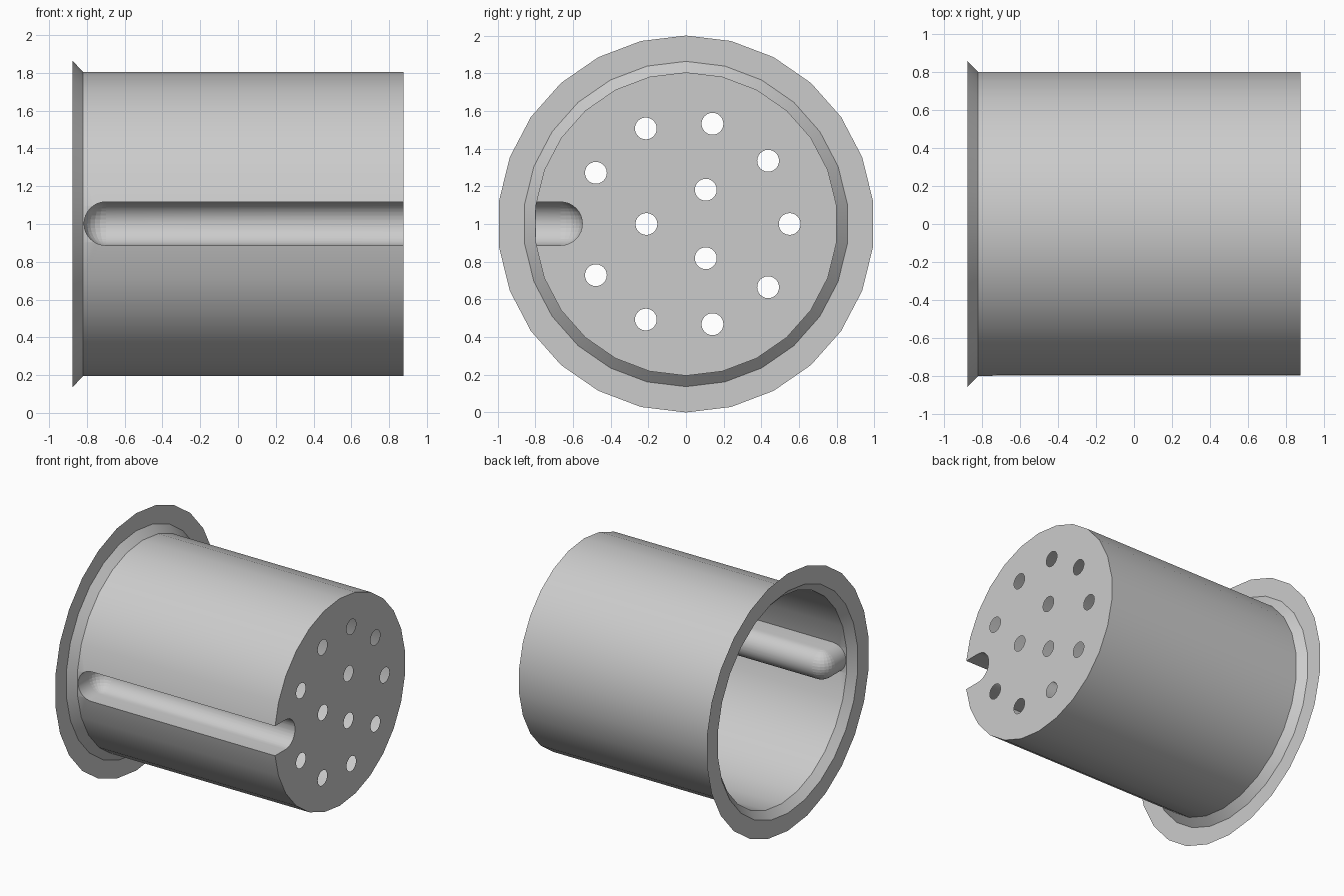
import bpy, bmesh
from math import sin, cos, pi, radians
from mathutils import Matrix, Vector

cube = bpy.data.objects.get("Cube")
if cube:
    bpy.data.objects.remove(cube)

SIDES = 26
BACK, NECK, END = -0.875, -0.82, 0.875
AXIS_Z = 1.0

grey = bpy.data.materials.new("light_grey")
grey.use_nodes = True
grey.diffuse_color = (0.6, 0.6, 0.6, 1)
grey.node_tree.nodes["Principled BSDF"].inputs["Base Color"].default_value = (0.6, 0.6, 0.6, 1)


def make_object(name, bm):
    bmesh.ops.recalc_face_normals(bm, faces=bm.faces[:])
    mesh = bpy.data.meshes.new(name)
    bm.to_mesh(mesh)
    bm.free()
    mesh.materials.append(grey)
    obj = bpy.data.objects.new(name, mesh)
    bpy.context.collection.objects.link(obj)
    return obj


def ring(bm, x, r):
    """Ring of vertices around the x axis, starting at the top."""
    steps = [2 * pi * i / SIDES for i in range(SIDES)]
    return [bm.verts.new((x, r * sin(a), AXIS_Z + r * cos(a))) for a in steps]


def bridge(bm, a, b):
    for i in range(SIDES):
        j = (i + 1) % SIDES
        bm.faces.new((a[i], a[j], b[j], b[i]))


def smooth(obj):
    bpy.ops.object.select_all(action='DESELECT')
    obj.select_set(True)
    bpy.context.view_layer.objects.active = obj
    bpy.ops.object.shade_smooth_by_angle(angle=radians(30))


# Cup body, closed at first so it can be cut cleanly
bm = bmesh.new()
neck, end = ring(bm, NECK, 0.805), ring(bm, END, 0.805)
bridge(bm, neck, end)
bm.faces.new(neck)
bm.faces.new(end)
body = make_object("cup_body", bm)

# Round-ended groove cutter: hull of spheres swept along the front
bm = bmesh.new()
for x in (-0.7, 1.2):
    for y in (-0.665, -1.0):
        bmesh.ops.create_uvsphere(bm, u_segments=24, v_segments=16, radius=0.115,
                                  matrix=Matrix.Translation((x, y, AXIS_Z + 0.002)))
hull = bmesh.ops.convex_hull(bm, input=bm.verts[:])
inside = {v for v in hull["geom_interior"] if isinstance(v, bmesh.types.BMVert)}
bmesh.ops.delete(bm, geom=list(inside), context='VERTS')
groove = make_object("groove_cutter", bm)

# Drain hole cutters: inner ring of three, outer ring of nine
centres = [(0.21, radians(60 + 120 * i)) for i in range(3)]
centres += [(0.55, radians(37.6 * i)) for i in range(-4, 5)]
bm = bmesh.new()
for r, a in centres:
    place = Matrix.Translation((0.92, r * cos(a), AXIS_Z + r * sin(a)))
    bmesh.ops.create_cone(bm, cap_ends=True, segments=24, radius1=0.058, radius2=0.058,
                          depth=0.2, matrix=place @ Matrix.Rotation(pi / 2, 4, 'Y'))
holes = make_object("hole_cutter", bm)

for cutter in (groove, holes):
    cutter.hide_render = True
    mod = body.modifiers.new("cut", 'BOOLEAN')
    mod.operation, mod.solver, mod.object = 'DIFFERENCE', 'EXACT', cutter
bpy.context.view_layer.update()
cut = bpy.data.meshes.new_from_object(body.evaluated_get(bpy.context.evaluated_depsgraph_get()))
body.modifiers.clear()
body.data = cut
for cutter in (groove, holes):
    bpy.data.objects.remove(cutter)

# Open the mouth and strip the hole linings, leaving a thin sheet
bm = bmesh.new()
bm.from_mesh(cut)
spare = []
for f in bm.faces:
    xs = [v.co.x for v in f.verts]
    mouth = max(xs) < NECK + 0.001
    lining = min(xs) > 0.8 and min(xs) < END - 0.001
    if mouth or lining:
        spare.append(f)
bmesh.ops.delete(bm, geom=spare, context='FACES')
bm.to_mesh(cut)
bm.free()
smooth(body)

# Flared neck and flat flange
bm = bmesh.new()
rings = [ring(bm, x, r) for x, r in ((NECK, 0.805), (BACK, 0.863), (BACK, 1.0))]
for a, b in zip(rings, rings[1:]):
    bridge(bm, a, b)
smooth(make_object("flared_flange", bm))
